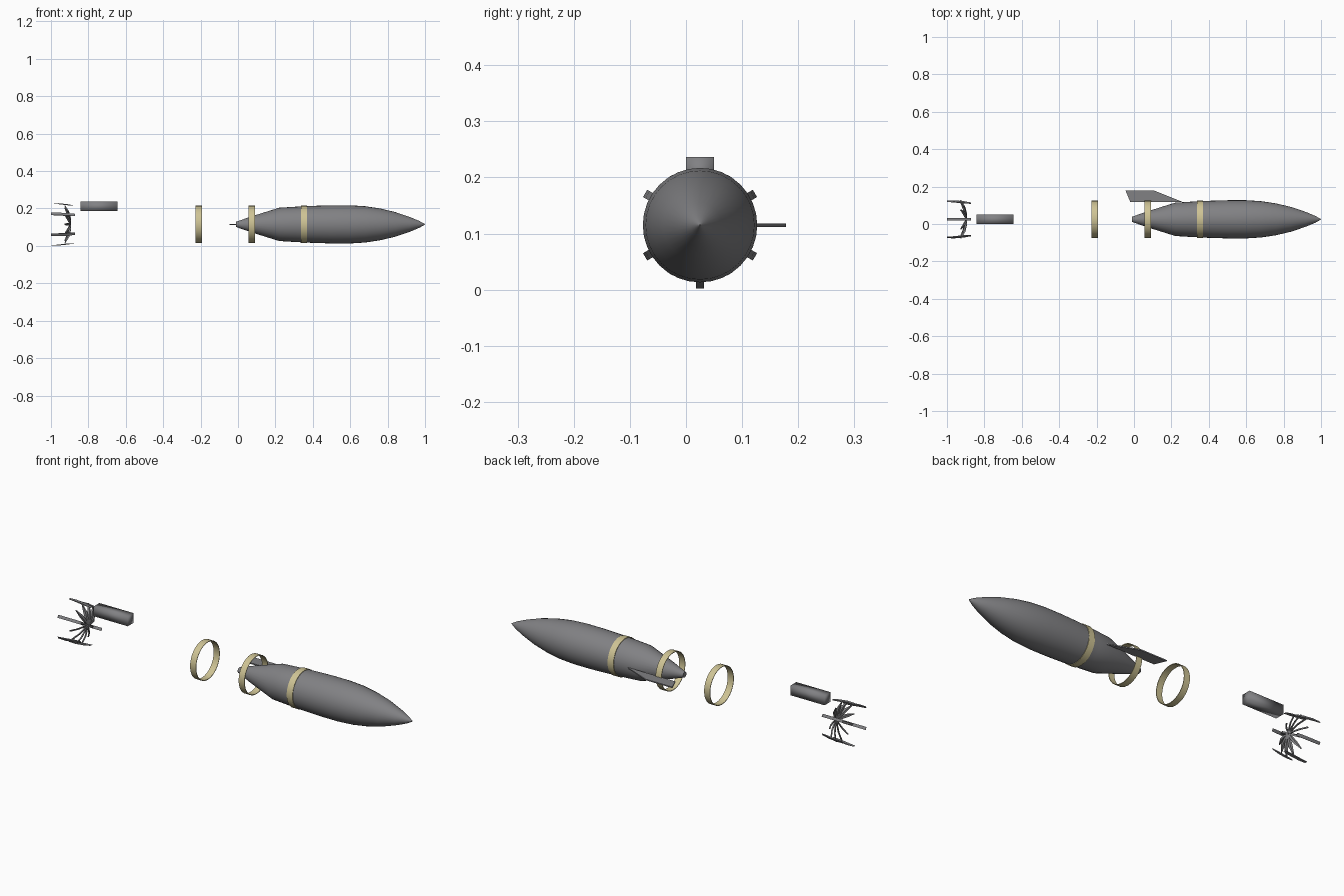
import bpy, bmesh
from math import cos, sin, pi, radians
from mathutils import Matrix, Vector

cube = bpy.data.objects.get("Cube")
if cube:
    bpy.data.objects.remove(cube)

AXIS = Vector((0, 0.025, 0.115))   # centre line of the hull, along x


def material(name, rgb):
    m = bpy.data.materials.new(name)
    m.use_nodes = True
    m.diffuse_color = (*rgb, 1)
    m.node_tree.nodes["Principled BSDF"].inputs["Base Color"].default_value = (*rgb, 1)
    return m


GREY = material("hull grey", (0.22, 0.22, 0.23))
CREAM = material("ring cream", (0.62, 0.55, 0.30))


def finish(name, bm, mat, place=None, smooth=30):
    bmesh.ops.recalc_face_normals(bm, faces=bm.faces)
    mesh = bpy.data.meshes.new(name)
    bm.to_mesh(mesh)
    bm.free()
    mesh.materials.append(mat)
    ob = bpy.data.objects.new(name, mesh)
    bpy.context.collection.objects.link(ob)
    ob.matrix_world = place or Matrix.Translation(AXIS)
    bpy.ops.object.select_all(action="DESELECT")
    ob.select_set(True)
    bpy.context.view_layer.objects.active = ob
    bpy.ops.object.shade_smooth_by_angle(angle=radians(smooth))
    return ob


def lathe(name, profile, mat, sides=32, closed=False):
    """Revolve (x, radius) points about the x axis."""
    bm = bmesh.new()
    loops = [[bm.verts.new((x, r * cos(2 * pi * i / sides), r * sin(2 * pi * i / sides)))
              for i in range(sides)] for x, r in profile]
    pairs = list(zip(loops, loops[1:]))
    if closed:
        pairs.append((loops[-1], loops[0]))
    else:
        bm.faces.new(loops[0])
        bm.faces.new(loops[-1])
    for a, b in pairs:
        for i in range(sides):
            j = (i + 1) % sides
            bm.faces.new((a[i], a[j], b[j], b[i]))
    return finish(name, bm, mat)


def slab(name, points, thickness, mat, place=None):
    """Extrude a flat outline in x and z evenly across y."""
    bm = bmesh.new()
    face = bm.faces.new([bm.verts.new((x, -thickness / 2, z)) for x, z in points])
    new = bmesh.ops.extrude_face_region(bm, geom=[face])["geom"]
    bmesh.ops.translate(bm, vec=(0, thickness, 0),
                        verts=[v for v in new if isinstance(v, bmesh.types.BMVert)])
    return finish(name, bm, mat, place)


# Hull: conical tail, full middle, pointed nose
lathe("hull", [(-0.01, 0.014), (0.07, 0.042), (0.22, 0.089), (0.30, 0.094),
               (0.40, 0.099), (0.50, 0.102), (0.60, 0.102), (0.68, 0.097),
               (0.76, 0.085), (0.84, 0.066), (0.92, 0.039), (0.97, 0.018),
               (1.0, 0.001)], GREY)

# Three thin bands
for name, x in (("rear_ring", -0.21), ("middle_ring", 0.073), ("front_ring", 0.353)):
    w, outer, inner = 0.017, 0.1, 0.097
    lathe(name, [(x - w, outer), (x + w, outer), (x + w, inner), (x - w, inner)],
          CREAM, closed=True)

# Swept side fin, lying flat
slab("side_fin", [(-0.045, -0.153), (-0.02, -0.093), (0.26, -0.093), (0.11, -0.153)],
     0.006, GREY, Matrix.Translation(AXIS) @ Matrix.Rotation(pi / 2, 4, "X"))

# Detached bar, softly shaded
bm = bmesh.new()
bmesh.ops.create_cube(bm, size=1)
bmesh.ops.scale(bm, vec=(0.2, 0.05, 0.05), verts=bm.verts)
finish("bar", bm, GREY, Matrix.Translation((-0.743, 0.025, 0.211)), smooth=180)

# Fan: six outer vanes around the axis
vane = [(-1.0, 0.112), (-0.96, 0.113), (-0.91, 0.108), (-0.872, 0.1),
        (-0.91, 0.102), (-0.96, 0.108)]
for i in range(6):
    turn = Matrix.Translation(AXIS) @ Matrix.Rotation(i * pi / 3, 4, "X")
    slab(f"fan_vane_{i + 1}", vane, 0.015, GREY, turn)

# Fan: twelve slim twisted blades, bowed toward the tail at the tip
petal = [(0.004, 0.003, -0.897), (0.03, 0.009, -0.899),
         (0.065, 0.010, -0.908), (0.102, 0.003, -0.926)]
for i in range(12):
    bm = bmesh.new()
    rows = []
    for r, w, x in petal:
        t = w * 0.7
        rows.append([bm.verts.new(p) for p in
                     ((x - t, -t, r), (x + 0.003, -0.003, r),
                      (x + t, t, r), (x - 0.003, 0.003, r))])
    for a, b in zip(rows, rows[1:]):
        for k in range(4):
            n = (k + 1) % 4
            bm.faces.new((a[k], a[n], b[n], b[k]))
    bm.faces.new(rows[0])
    bm.faces.new(rows[-1])
    finish(f"fan_blade_{i + 1}", bm, GREY,
           Matrix.Translation(AXIS) @ Matrix.Rotation(i * pi / 6, 4, "X"))
